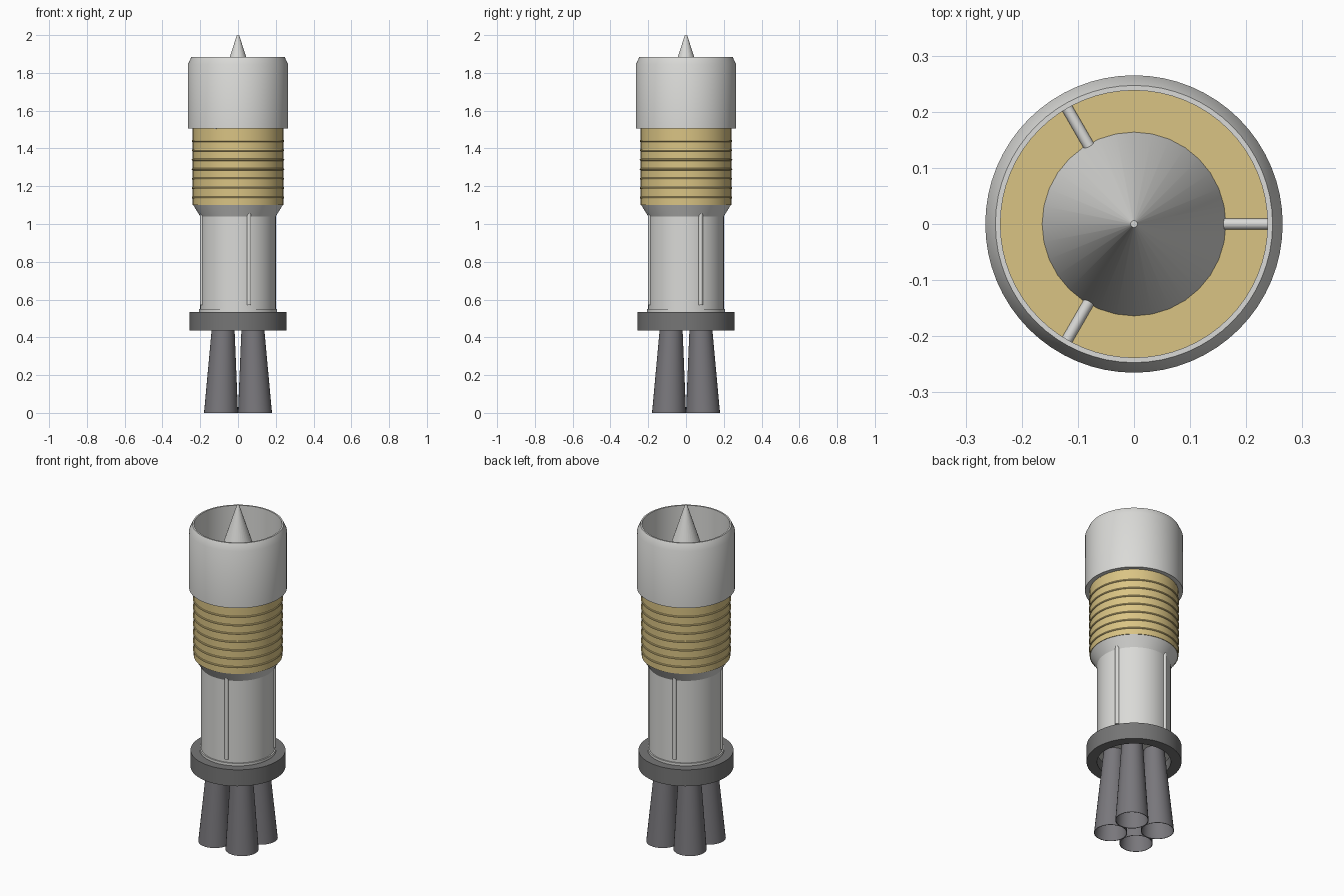
import bpy, math
from mathutils import Vector

cube = bpy.data.objects.get("Cube")
if cube:
    bpy.data.objects.remove(cube, do_unlink=True)


def material(name, rgb):
    m = bpy.data.materials.new(name)
    m.use_nodes = True
    m.diffuse_color = (*rgb, 1)
    m.node_tree.nodes["Principled BSDF"].inputs["Base Color"].default_value = (*rgb, 1)
    return m


LIGHT = material("light grey", (0.70, 0.70, 0.68))
GOLD = material("pale gold", (0.70, 0.55, 0.23))
RING = material("dark grey", (0.18, 0.18, 0.18))
NOZZLE = material("nozzle grey", (0.19, 0.185, 0.20))


def finish(obj, name, mat):
    obj.name = name
    obj.data.materials.append(mat)
    bpy.ops.object.select_all(action="DESELECT")
    obj.select_set(True)
    bpy.context.view_layer.objects.active = obj
    bpy.ops.object.shade_smooth_by_angle(angle=math.radians(30))
    return obj


def lathe(name, mat, profile, closed=False, sides=64, at=(0, 0, 0), top=(0, 0)):
    """Revolve (radius, z) points listed bottom to top on the outside; top shifts each ring by height."""
    z0 = min(z for r, z in profile)
    span = max(z for r, z in profile) - z0
    verts, faces = [], []
    for r, z in profile:
        t = (z - z0) / span
        for i in range(sides):
            a = math.tau * i / sides
            verts.append((at[0] + top[0] * t + r * math.cos(a),
                          at[1] + top[1] * t + r * math.sin(a), at[2] + z))
    n = len(profile)
    for k in range(n if closed else n - 1):
        for i in range(sides):
            j, m = (i + 1) % sides, (k + 1) % n
            faces.append((k * sides + i, k * sides + j, m * sides + j, m * sides + i))
    if not closed:
        faces.append(tuple(reversed(range(sides))))
        faces.append(tuple(range((n - 1) * sides, n * sides)))
    mesh = bpy.data.meshes.new(name)
    mesh.from_pydata(verts, [], faces)
    obj = bpy.data.objects.new(name, mesh)
    bpy.context.collection.objects.link(obj)
    return finish(obj, name, mat)


def rod(name, mat, a, b, radius):
    a, b = Vector(a), Vector(b)
    bpy.ops.mesh.primitive_cylinder_add(vertices=16, radius=radius,
                                        depth=(b - a).length, location=(a + b) / 2)
    obj = bpy.context.object
    obj.rotation_euler = (b - a).to_track_quat("Z", "Y").to_euler()
    return finish(obj, name, mat)


def polar(r, degrees, z):
    a = math.radians(degrees)
    return (r * math.cos(a), r * math.sin(a), z)


# Lower body with a small foot flange and a flared shoulder
lathe("lower_body", LIGHT, [(0.207, 0.50), (0.207, 0.55), (0.20, 0.55),
                            (0.20, 1.04), (0.24, 1.105)])

# Gold section with raised bands
lathe("gold_section", GOLD, [(0.24, 1.10), (0.24, 1.51)])
for i in range(7):
    bpy.ops.mesh.primitive_torus_add(major_radius=0.239, minor_radius=0.006,
                                     major_segments=64, minor_segments=8,
                                     location=(0, 0, 1.14 + 0.05 * i))
    finish(bpy.context.object, f"gold_band_{i + 1}", GOLD)

# Open intake cowl with a chamfered lip
lathe("intake_cowl", LIGHT, [(0.265, 1.505), (0.265, 1.845), (0.247, 1.885),
                             (0.238, 1.885), (0.238, 1.505)], closed=True)

# Intake spike and its three struts
lathe("intake_spike", LIGHT, [(0.167, 1.50), (0.006, 2.0)], sides=32)
for i in range(3):
    rod(f"spike_strut_{i + 1}", LIGHT, polar(0.15, 120 * i, 1.512),
        polar(0.242, 120 * i, 1.512), 0.01)

# Conduits along the lower body
for i, angle in enumerate((-73, 23, 107, 197)):
    rod(f"conduit_{i + 1}", LIGHT, polar(0.198, angle, 0.57),
        polar(0.198, angle, 1.08), 0.012)

# Hollow base ring
lathe("base_ring", RING, [(0.257, 0.437), (0.257, 0.535), (0.20, 0.535),
                          (0.20, 0.437)], closed=True)

# Four open nozzles, leaning in slightly towards the top
for i, (sx, sy) in enumerate(((1, 1), (-1, 1), (-1, -1), (1, -1))):
    lathe(f"nozzle_{i + 1}", NOZZLE,
          [(0.09, 0), (0.056, 0.51), (0.052, 0.51), (0.087, 0)], closed=True,
          sides=32, at=(0.09 * sx, 0.09 * sy, 0), top=(-0.013 * sx, -0.013 * sy))
